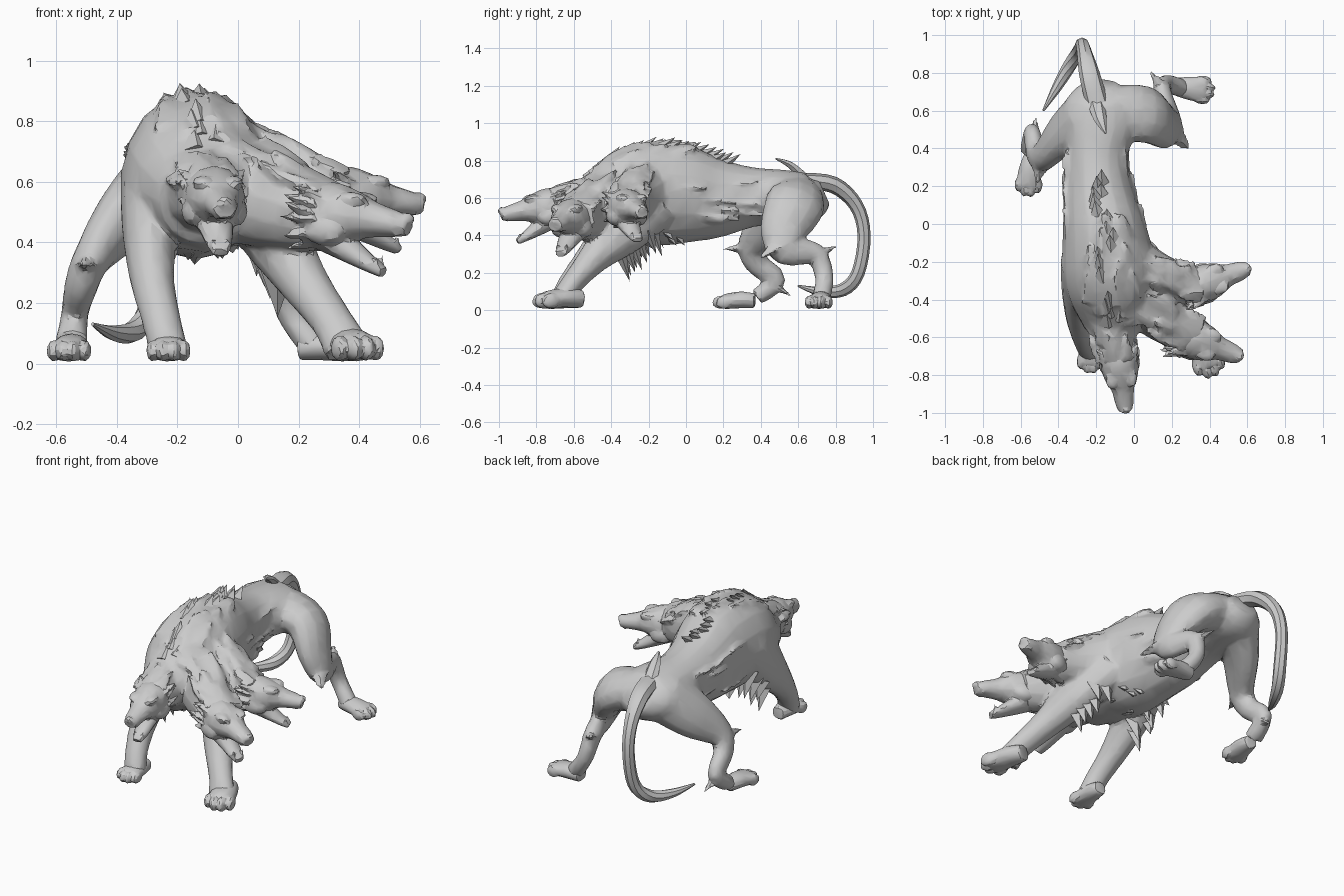
import bpy, bmesh, math, random
from mathutils import Vector, Matrix, Euler

random.seed(7)
if "Cube" in bpy.data.objects:
    bpy.data.objects.remove(bpy.data.objects["Cube"])

stone = bpy.data.materials.new("stone grey")
stone.use_nodes = True
stone.diffuse_color = (0.6, 0.6, 0.6, 1)
stone.node_tree.nodes["Principled BSDF"].inputs["Base Color"].default_value = stone.diffuse_color
X, Y, Z = Vector((1, 0, 0)), Vector((0, 1, 0)), Vector((0, 0, 1))


def sample(pts, u):
    """Catmull-Rom point (x, y, z, ra, rb) at u in 0..1."""
    n = len(pts) - 1
    i = min(int(u * n), n - 1)
    f = u * n - i
    p = [pts[min(max(k, 0), n)] for k in (i - 1, i, i + 1, i + 2)]
    return [0.5 * (2 * b + (c - a) * f + (2 * a - 5 * b + 4 * c - d) * f * f
            + (3 * b - a - 3 * c + d) * f ** 3) for a, b, c, d in zip(*p)]


def frame(pts, u, ref):
    """Centre, two radius axes and tangent along a path."""
    s = sample(pts, u)
    t = Vector(sample(pts, min(u + .02, 1))[:3]) - Vector(sample(pts, max(u - .02, 0))[:3])
    t.normalize()
    a = (ref - t * ref.dot(t)).normalized()
    return Vector(s[:3]), a * s[3], t.cross(a) * s[4], t


def tube(bm, pts, ref=X, sides=12, steps=4, m=Matrix()):
    """Loft ellipses along a path and cap both ends."""
    rings, n = [], (len(pts) - 1) * steps
    for k in range(n + 1):
        c, a, b, _ = frame(pts, k / n, ref)
        rings.append([bm.verts.new(m @ (c + a * math.cos(q) + b * math.sin(q)))
                      for q in (2 * math.pi * j / sides for j in range(sides))])
    for r, s in zip(rings, rings[1:]):
        for j in range(sides):
            bm.faces.new((r[j], r[j - 1], s[j - 1], s[j]))
    bm.faces.new(rings[0])
    bm.faces.new(rings[-1][::-1])


def ball(bm, loc, size, m=Matrix()):
    mat = m @ Matrix.Translation(loc) @ Matrix.Diagonal((*size, 1))
    bmesh.ops.create_icosphere(bm, subdivisions=2, radius=1, matrix=mat)


def spike(bm, base, direction, length, width, m=Matrix()):
    """Pointed four-sided tuft."""
    q = Vector(direction).to_track_quat('Z', 'X').to_matrix().to_4x4()
    mat = m @ Matrix.Translation(base) @ q @ Matrix.Diagonal((.6, 1, 1, 1)) @ Matrix.Translation((0, 0, length * .4))
    bmesh.ops.create_cone(bm, cap_ends=True, segments=4, radius1=width, radius2=0,
                          depth=length * 1.2, matrix=mat)


def fur(bm, path, ref, u, q, lean, length, width):
    """Tuft lying on a tube at path position u and angle q."""
    c, a, b, t = frame(path, u, ref)
    out = a * math.cos(q) + b * math.sin(q)
    spike(bm, c + out * .92, out.normalized() - t * lean, length, width)


def finish(name, bm, voxel=0, ratio=1, angle=30, soften=2):
    bmesh.ops.recalc_face_normals(bm, faces=bm.faces)
    mesh = bpy.data.meshes.new(name)
    bm.to_mesh(mesh)
    bm.free()
    ob = bpy.data.objects.new(name, mesh)
    bpy.context.collection.objects.link(ob)
    mesh.materials.append(stone)
    bpy.ops.object.select_all(action='DESELECT')
    ob.select_set(True)
    bpy.context.view_layer.objects.active = ob
    if voxel:
        r = ob.modifiers.new("merge", 'REMESH')
        r.mode, r.voxel_size = 'VOXEL', voxel
        s = ob.modifiers.new("soften", 'SMOOTH')
        s.factor, s.iterations = .5, soften
        d = ob.modifiers.new("facet", 'DECIMATE')
        d.ratio = ratio
        for mod in [r.name, s.name, d.name]:
            bpy.ops.object.modifier_apply(modifier=mod)
    bpy.ops.object.shade_smooth_by_angle(angle=math.radians(angle))


# Torso, necks, legs and shaggy coat, merged into one skin
torso = [(-.18, .74, .63, .09, .07), (-.18, .66, .6, .18, .13), (-.18, .53, .605, .2, .145),
         (-.2, .36, .605, .165, .16), (-.185, .15, .6, .19, .22), (-.155, -.05, .62, .225, .27),
         (-.13, -.25, .615, .25, .27), (-.11, -.42, .57, .22, .21), (-.11, -.56, .53, .15, .14)]
necks = [[(-.13, -.3, .6, .18, .2), (-.11, -.55, .56, .13, .13), (-.08, -.74, .55, .095, .1)],
         [(-.05, -.32, .59, .16, .19), (.14, -.49, .53, .13, .155), (.32, -.59, .48, .11, .115)],
         [(-.05, -.2, .63, .16, .19), (.16, -.29, .585, .12, .14), (.36, -.33, .54, .09, .1)]]
legs = {
    "front_right": [(-.27, -.2, .62, .12, .17), (-.29, -.34, .46, .095, .14), (-.285, -.5, .29, .075, .085),
                    (-.255, -.62, .15, .065, .06), (-.23, -.67, .05, .065, .06)],
    "front_left": [(.02, -.2, .58, .12, .17), (.12, -.34, .43, .11, .14), (.21, -.49, .28, .085, .085),
                   (.31, -.61, .14, .07, .06), (.36, -.67, .05, .08, .06)],
    "rear_right": [(-.25, .58, .6, .13, .15), (-.37, .48, .49, .095, .14), (-.48, .36, .35, .065, .085),
                   (-.52, .38, .25, .055, .065), (-.54, .48, .16, .045, .055), (-.55, .38, .07, .055, .045)],
    "rear_left": [(-.12, .59, .605, .12, .14), (.06, .58, .56, .11, .16), (.16, .52, .42, .08, .125),
                  (.2, .54, .32, .055, .085), (.15, .69, .3, .05, .06), (.17, .74, .17, .045, .05),
                  (.25, .72, .06, .05, .05)]}
bm = bmesh.new()
tube(bm, torso, sides=16)
tube(bm, necks[0])
for path in necks[1:]:
    tube(bm, path, Y)
for path in legs.values():
    tube(bm, path)
spike(bm, (.2, .49, .35), (.6, -.6, -.45), .18, .09)      # left knee
spike(bm, (.14, .73, .31), (-.5, .7, .3), .14, .05)       # left hock
spike(bm, (-.49, .33, .33), (-.2, -.9, 0), .16, .075)     # right knee
spike(bm, (-.535, .47, .13), (.15, .8, -.45), .15, .05)   # right hock
spike(bm, (.24, -.66, .49), (-1, -.5, .5), .14, .06)      # throat tuft
up = math.pi / 2 if frame(torso, .5, X)[2].z > 0 else -math.pi / 2
for i in range(26):
    fur(bm, torso, X, random.uniform(.6, .92), up + random.uniform(-.6, .6), 2, .1, .06)
for path, ref in zip(necks, (X, Y, Y)):
    top = math.pi / 2 if frame(path, .6, ref)[2].z > 0 else -math.pi / 2
    for i in range(12):
        fur(bm, path, ref, random.uniform(.35, .9), top + random.uniform(-1.2, 1.2), 1.8, .11, .055)
for i in range(10):
    for s in (0, math.pi):
        fur(bm, torso, X, random.uniform(.42, .64), s + random.uniform(-.6, .5), 5, .16, .035)
finish("body", bm, .013, .13, 26)

# Paws: a wedge with four toes, pointing along local -y
paws = {"front_right": ((-.23, -.645), 0, 1), "front_left": ((.365, -.645), .3, 1.2),
        "rear_right": ((-.55, .29), -.1, 1), "rear_left": ((.28, .72), 1.45, 1.02)}
for name, ((px, py), yaw, size) in paws.items():
    m = Matrix.Translation((px, py, 0)) @ Matrix.Rotation(yaw, 4, 'Z') @ Matrix.Scale(size, 4)
    bm = bmesh.new()
    tube(bm, [(0, .08, .05, .04, .04), (0, 0, .055, .06, .045), (0, -.09, .045, .068, .04)], m=m)
    for i in range(4):
        s = i - 1.5
        ball(bm, (s * .035, -.11 + .012 * s * s, .042), (.022, .042, .036), m)
        spike(bm, (s * .037, -.14 + .012 * s * s, .03), (0, -1, -.4), .025, .012, m)
    bmesh.ops.bisect_plane(bm, geom=bm.verts[:] + bm.edges[:] + bm.faces[:],
                           plane_co=(0, 0, .004), plane_no=Z, clear_inner=True)
    bmesh.ops.holes_fill(bm, edges=[e for e in bm.edges if e.is_boundary])
    finish(name + "_paw", bm, .009, .13, 22)

# Three snarling heads, each facing local -y
heads = {"middle": ((-.085, -.68, .55), .13, .12, 1), "left_front": ((.255, -.585, .49), 1.21, .1, 1.06),
         "left_rear": ((.31, -.335, .545), 1.9, .06, 1)}
for name, (loc, yaw, pitch, size) in heads.items():
    m = (Matrix.Translation(loc) @ Euler((pitch, 0, yaw)).to_matrix().to_4x4()
         @ Matrix.Scale(size, 4))
    bm = bmesh.new()
    tube(bm, [(0, .06, 0, .08, .09), (0, -.05, .01, .1, .1), (0, -.13, .01, .09, .08),
              (0, -.2, .005, .06, .055), (0, -.27, 0, .05, .042), (0, -.315, -.005, .036, .03)], m=m)
    tube(bm, [(0, -.04, -.06, .07, .05), (0, -.13, -.1, .055, .04), (0, -.2, -.135, .042, .026),
              (0, -.245, -.155, .028, .018)], m=m)
    ball(bm, (0, -.305, .018), (.028, .025, .022), m)
    for s in (-1, 1):
        ball(bm, (s * .05, -.135, .065), (.035, .05, .022), m)
        ball(bm, (s * .07, -.06, -.04), (.04, .07, .05), m)
        spike(bm, (s * .065, -.02, .06), (s * .6, .75, .35), .1, .05, m)
        for y, z, d in ((-.285, -.02, -1), (-.225, -.13, 1)):
            spike(bm, (s * .027, y, z), (0, 0, d), .035, .014, m)
        for i in range(4):
            q = -1.3 + i * .6
            spike(bm, (s * .08 * math.cos(q), 0, .085 * math.sin(q)),
                  (s * math.cos(q) * .35, .8, .35 * math.sin(q)), .09, .05, m)
    finish(name + "_head", bm, .009, .13, 24, 1)

# Tail sweeping down, then round to the right
bm = bmesh.new()
tube(bm, [(-.19, .62, .69, .06, .045), (-.235, .79, .67, .055, .045), (-.262, .91, .56, .04, .038),
          (-.275, .952, .4, .035, .035), (-.29, .92, .2, .036, .036), (-.34, .84, .11, .036, .036),
          (-.41, .72, .1, .026, .026), (-.48, .6, .13, .006, .006)], sides=8)
finish("tail", bm, angle=40)

# Ragged crest along the spine, and the hooked tuft on the rump
bm = bmesh.new()
for i in range(20):
    fur(bm, torso, X, .46 + .024 * i, up + random.uniform(-.2, .2), 1.5, random.uniform(.07, .1), .05)
tube(bm, [(-.2, .64, .7, .045, .03), (-.18, .56, .775, .035, .02), (-.15, .48, .81, .006, .005)], sides=6)
finish("crest", bm)

# Ragged fur under the chest and behind the elbows
bm = bmesh.new()
for i in range(8):
    fur(bm, torso, X, random.uniform(.58, .8), -up + random.uniform(-.7, .7), .8, .06, .045)
for side in ("front_right", "front_left"):
    for i in range(6):
        c, a, b, t = frame(legs[side], .13 + .045 * i, X)
        back = b if b.y > 0 else -b
        spike(bm, c + back * .8 + a * random.uniform(-.4, .4), (0, .3, -.9), random.uniform(.1, .15), .06)
finish("elbow_and_chest_fur", bm)
